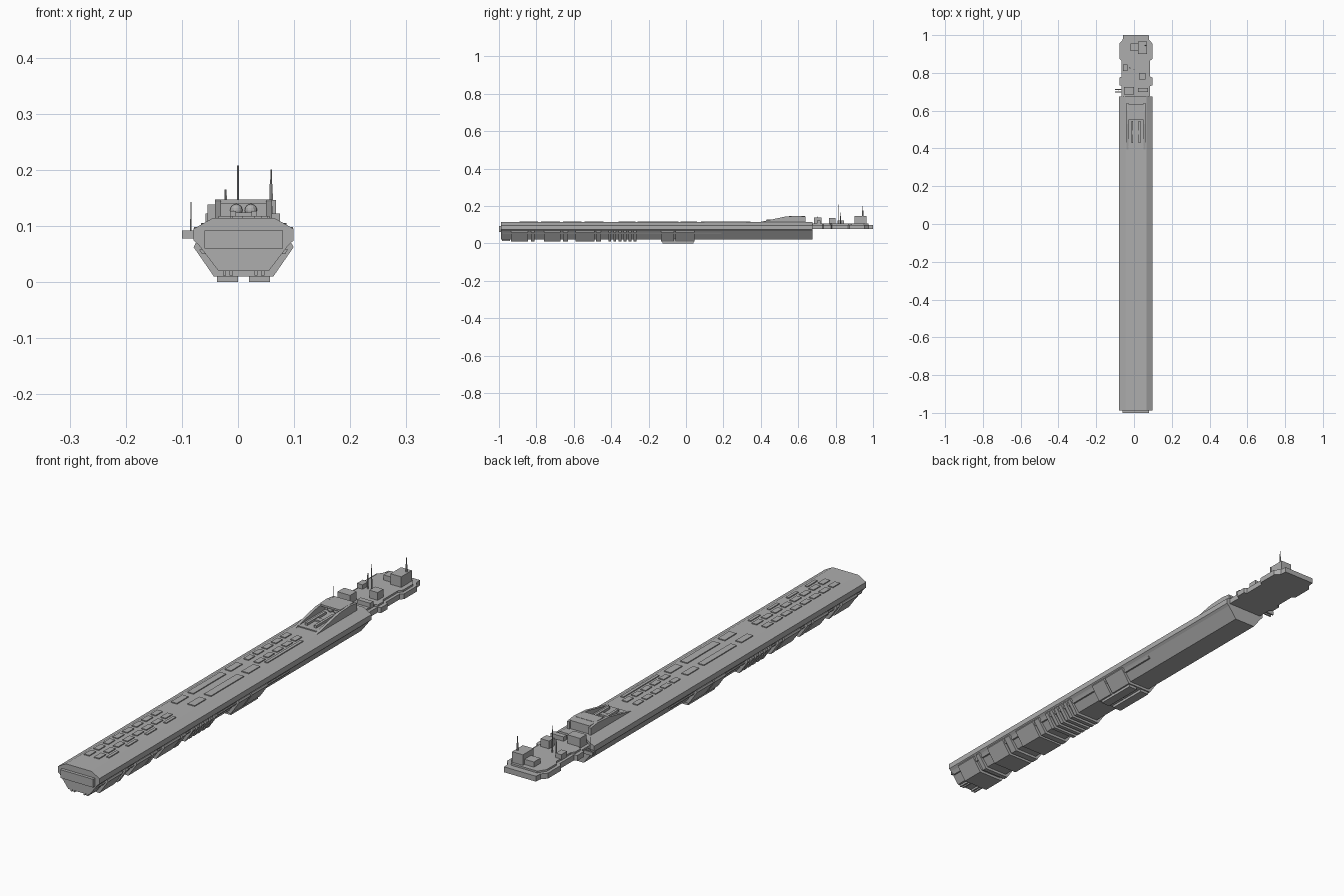
import bpy, bmesh, math
from mathutils import Vector

cube = bpy.data.objects.get("Cube")
if cube:
    bpy.data.objects.remove(cube, do_unlink=True)

CX = 0.01  # hull centreline

grey = bpy.data.materials.new("hull_grey")
grey.use_nodes = True
grey.diffuse_color = (0.42, 0.42, 0.42, 1)
grey.node_tree.nodes["Principled BSDF"].inputs["Base Color"].default_value = (0.42, 0.42, 0.42, 1)


def finish(name, bm):
    bmesh.ops.recalc_face_normals(bm, faces=bm.faces)
    mesh = bpy.data.meshes.new(name)
    bm.to_mesh(mesh)
    bm.free()
    mesh.materials.append(grey)
    obj = bpy.data.objects.new(name, mesh)
    bpy.context.collection.objects.link(obj)
    return obj


def prism(bm, points, offset):
    face = bm.faces.new([bm.verts.new(p) for p in points])
    ext = bmesh.ops.extrude_face_region(bm, geom=[face])
    verts = [v for v in ext["geom"] if isinstance(v, bmesh.types.BMVert)]
    bmesh.ops.translate(bm, verts=verts, vec=Vector(offset))


def boxes(name, items):
    """Each item is x0, x1, y0, y1, z0, z1."""
    bm = bmesh.new()
    for x0, x1, y0, y1, z0, z1 in items:
        prism(bm, [(x0, y0, z0), (x1, y0, z0), (x1, y1, z0), (x0, y1, z0)], (0, 0, z1 - z0))
    return finish(name, bm)


def sections(name, half, spans):
    """Mirrored x-z half profile, extruded over each y span."""
    bm = bmesh.new()
    outline = [(CX + h, z) for h, z in half] + [(CX - h, z) for h, z in reversed(half)]
    for y0, y1 in spans:
        prism(bm, [(x, y0, z) for x, z in outline], (0, y1 - y0, 0))
    return finish(name, bm)


def plan(name, half, z0, z1):
    """Mirrored x-y half outline, extruded upward."""
    bm = bmesh.new()
    outline = [(CX + h, y) for h, y in half] + [(CX - h, y) for h, y in reversed(half)]
    prism(bm, [(x, y, z0) for x, y in outline], (0, 0, z1 - z0))
    return finish(name, bm)


def mast(name, x, y, z0, z1, r):
    bm = bmesh.new()
    bmesh.ops.create_cone(bm, cap_ends=True, segments=6, radius1=r, radius2=r * 0.7, depth=z1 - z0)
    bmesh.ops.translate(bm, verts=bm.verts, vec=Vector((x, y, (z0 + z1) / 2)))
    return finish(name, bm)


# Main hull and nose plate
sections("hull", [(0.045, 0.02), (0.08, 0.066), (0.089, 0.074), (0.089, 0.095), (0.055, 0.114)],
         [(-0.988, 0.675)])
boxes("nose_plate", [(CX - 0.07, CX + 0.07, -1, -0.985, 0.06, 0.092)])

# Armour bands wrapped around the lower hull
bands = [(-0.936, -0.845), (-0.828, -0.81), (-0.76, -0.67), (-0.658, -0.63),
         (-0.59, -0.49), (-0.48, -0.455), (-0.134, -0.064), (-0.055, 0.045)]
bands += [(-0.415 + i * 0.027, -0.4 + i * 0.027) for i in range(6)]
sections("armour_bands", [(0.053, 0.01), (0.089, 0.062), (0.086, 0.069), (0.06, 0.069)], bands)

# Thin belt rail along each lower side
sections("belt_rail", [(0.06, 0.05), (0.074, 0.05), (0.079, 0.058), (0.06, 0.058)], [(-0.98, 0.19)])

# Keel pads, mirrored about the centreline
keel = []
for side in (-1, 1):
    a, b = sorted((CX + side * 0.01, CX + side * 0.047))
    keel += [(a, b, -0.125, 0.04, 0, 0.022)]
    for off in (0.022, 0.034):
        x = CX + side * off
        keel.append((x - 0.003, x + 0.003, -0.985, -0.94, 0.012, 0.022))
boxes("keel_pads", keel)

# Raised deck panels
deck = []


def panel(x, y, w, length):
    deck.append((CX + x - w / 2, CX + x + w / 2, y, y + length, 0.112, 0.1175))


for i in range(8):
    y = -0.89 + i * 0.058
    panel(-0.034, y, 0.022, 0.042)
    panel(0.008, y, 0.022, 0.042)
    if i % 2:
        panel(0.037, y - 0.03, 0.012, 0.06)
for y, length in ((-0.36, 0.07), (-0.26, 0.2), (-0.03, 0.07)):
    panel(-0.032, y, 0.026, length)
    panel(0.028, y + 0.02, 0.03, length)
for i in range(5):
    y = 0.08 + i * 0.056
    panel(-0.032, y, 0.022, 0.04)
    panel(0.012, y, 0.022, 0.04)
panel(0.04, 0.1, 0.012, 0.22)
boxes("deck_panels", deck)

# Island: two ramped walls around an open bay with a bridge block behind
bm = bmesh.new()
ramp = [(0.39, 0.113), (0.53, 0.143), (0.6, 0.147), (0.64, 0.142), (0.64, 0.113)]
for side in (-1, 1):
    prism(bm, [(CX + side * 0.051, y, z) for y, z in ramp], (-side * 0.011, 0, 0))
finish("island_walls", bm)
boxes("island_bridge", [(CX - 0.042, CX + 0.042, 0.575, 0.635, 0.113, 0.146),
                        (CX - 0.042, CX + 0.042, 0.55, 0.6, 0.14, 0.147)])
boxes("bay_frame", [(CX - 0.042, CX + 0.042, 0.41, 0.575, 0.113, 0.118),
                    (CX - 0.024, CX - 0.014, 0.43, 0.545, 0.117, 0.127),
                    (CX + 0.014, CX + 0.024, 0.43, 0.545, 0.117, 0.127),
                    (CX - 0.015, CX + 0.015, 0.475, 0.495, 0.117, 0.124)])
bm = bmesh.new()
for side in (-1, 1):
    made = bmesh.ops.create_uvsphere(bm, u_segments=12, v_segments=8, radius=0.011)
    bmesh.ops.translate(bm, verts=made["verts"], vec=Vector((CX + side * 0.013, 0.57, 0.128)))
finish("bay_domes", bm)

# Stern platform with stepped sides
plan("stern_platform", [(0.075, 0.67), (0.075, 0.73), (0.088, 0.735), (0.088, 0.775),
                        (0.076, 0.78), (0.076, 0.865), (0.088, 0.875), (0.088, 0.955),
                        (0.07, 0.975), (0.068, 1.0)], 0.077, 0.098)
plan("stern_upper_deck", [(0.062, 0.67), (0.062, 0.73), (0.074, 0.735), (0.074, 0.77),
                          (0.064, 0.78), (0.064, 0.87), (0.076, 0.885), (0.076, 0.945),
                          (0.056, 0.975)], 0.097, 0.105)

# Stern equipment
boxes("stern_housings", [(0.022, 0.068, 0.9, 0.965, 0.1, 0.146),
                         (-0.018, 0.022, 0.915, 0.955, 0.1, 0.125),
                         (-0.058, -0.034, 0.81, 0.845, 0.1, 0.122),
                         (0.026, 0.062, 0.765, 0.8, 0.1, 0.135),
                         (-0.054, 0.0, 0.685, 0.725, 0.1, 0.138),
                         (0.02, 0.075, 0.7, 0.72, 0.1, 0.122)])
boxes("side_sensor", [(-0.1, -0.06, 0.695, 0.701, 0.078, 0.092),
                      (-0.1, -0.06, 0.709, 0.715, 0.078, 0.092)])

# Masts and aerials
mast("main_mast", 0.0, 0.817, 0.1, 0.208, 0.0022)
mast("short_mast", -0.022, 0.825, 0.1, 0.165, 0.003)
mast("stern_mast_base", 0.059, 0.945, 0.14, 0.175, 0.004)
mast("stern_mast", 0.059, 0.945, 0.17, 0.201, 0.002)
mast("side_aerial", -0.084, 0.705, 0.08, 0.143, 0.0015)
